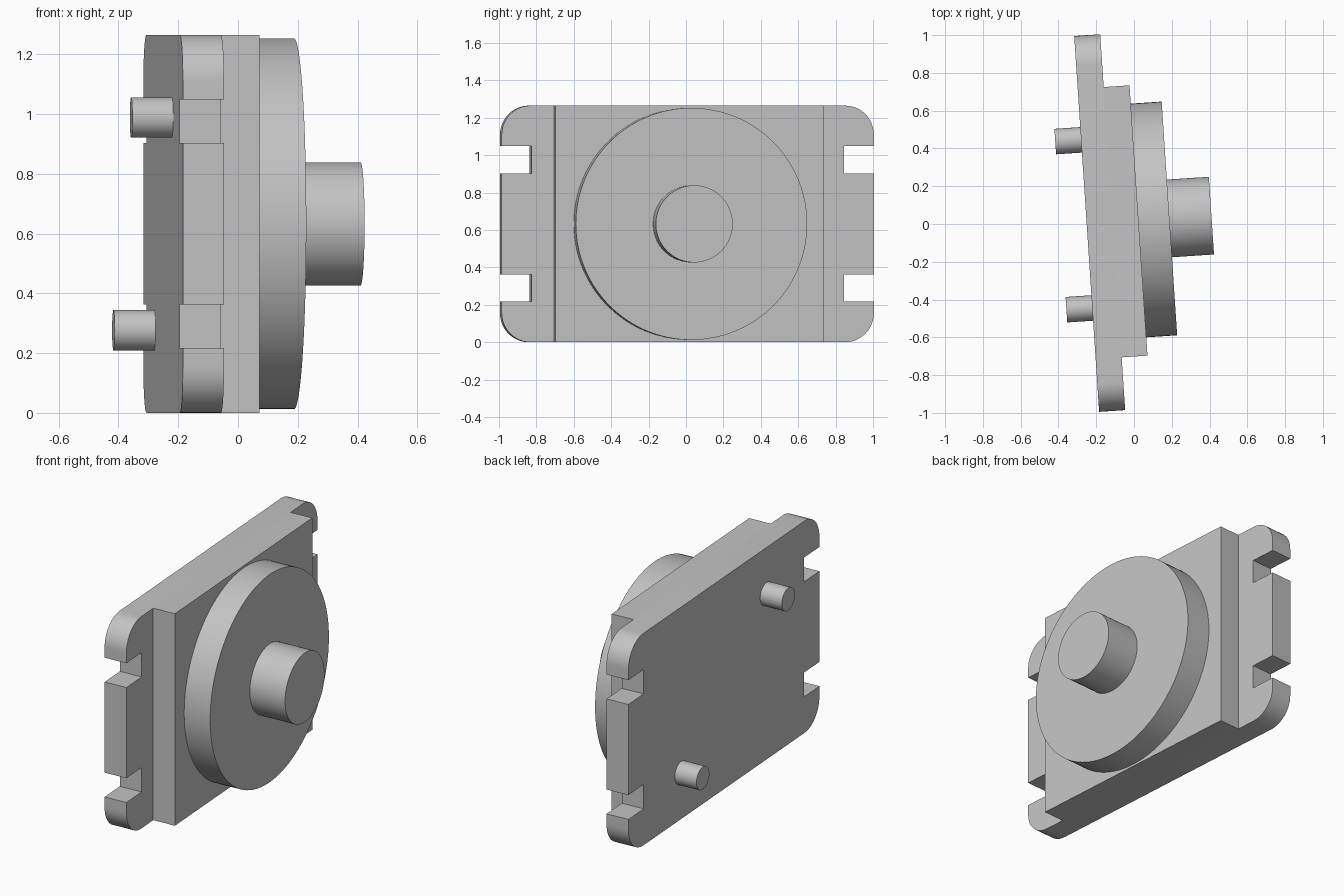
import bpy, bmesh, math
from mathutils import Matrix, Vector

cube = bpy.data.objects.get("Cube")
if cube:
    bpy.data.objects.remove(cube, do_unlink=True)

# One plain grey for every part
grey = bpy.data.materials.new("plain grey")
grey.use_nodes = True
grey.diffuse_color = (0.55, 0.55, 0.55, 1)
grey.node_tree.nodes["Principled BSDF"].inputs["Base Color"].default_value = grey.diffuse_color

HALF_LEN, HALF_H = 0.997, 0.6325
BACK, PLATE, BLOCK, DISC, POST, PEG = -0.25, -0.112, 0.025, 0.189, 0.412, -0.387

# The whole model is turned slightly about the vertical axis
PLACE = Matrix.Rotation(math.radians(3.8), 4, "Z") @ Matrix.Translation((0, 0.017, HALF_H))


def extrude_profile(name, outline, x0, x1):
    """Solid with a (y, z) outline, running from x0 to x1."""
    bm = bmesh.new()
    face = bm.faces.new([bm.verts.new((x0, y, z)) for y, z in outline])
    moved = bmesh.ops.extrude_face_region(bm, geom=[face])["geom"]
    verts = [g for g in moved if isinstance(g, bmesh.types.BMVert)]
    bmesh.ops.translate(bm, verts=verts, vec=Vector((x1 - x0, 0, 0)))
    bmesh.ops.recalc_face_normals(bm, faces=bm.faces)
    bm.transform(PLACE)
    mesh = bpy.data.meshes.new(name)
    bm.to_mesh(mesh)
    bm.free()
    mesh.materials.append(grey)
    obj = bpy.data.objects.new(name, mesh)
    bpy.context.collection.objects.link(obj)
    bpy.ops.object.select_all(action="DESELECT")
    obj.select_set(True)
    bpy.context.view_layer.objects.active = obj
    bpy.ops.object.shade_smooth_by_angle(angle=math.radians(30))
    return obj


def circle(radius, cy=0, cz=0, sides=96):
    return [(cy + radius * math.cos(a), cz + radius * math.sin(a))
            for a in (2 * math.pi * i / sides for i in range(sides))]


# Base plate: one quarter with a notch and a rounded corner, mirrored around
notch_floor, notch_mid, notch_half, corner = 0.838, 0.343, 0.0725, 0.155
quarter = [(HALF_LEN, notch_mid - notch_half), (notch_floor, notch_mid - notch_half),
           (notch_floor, notch_mid + notch_half), (HALF_LEN, notch_mid + notch_half)]
for i in range(13):
    a = math.pi / 2 * i / 12
    quarter.append((HALF_LEN - corner + corner * math.cos(a),
                    HALF_H - corner + corner * math.sin(a)))
upper = quarter + [(-y, z) for y, z in reversed(quarter)]
extrude_profile("base_plate", upper + [(y, -z) for y, z in reversed(upper)], BACK, PLATE)

# Raised block across the middle of the plate
w = 0.717
extrude_profile("raised_block", [(w, -HALF_H), (w, HALF_H), (-w, HALF_H), (-w, -HALF_H)], PLATE, BLOCK)

# Round disc and centre post
extrude_profile("round_disc", circle(0.62, sides=128), BLOCK, DISC)
extrude_profile("centre_post", circle(0.206), DISC, POST)

# Two locating pegs on the back, diagonally opposite
for name, side in (("lower_peg", 1), ("upper_peg", -1)):
    extrude_profile(name, circle(0.0675, side * 0.446, side * -0.356, 48), PEG, BACK)
